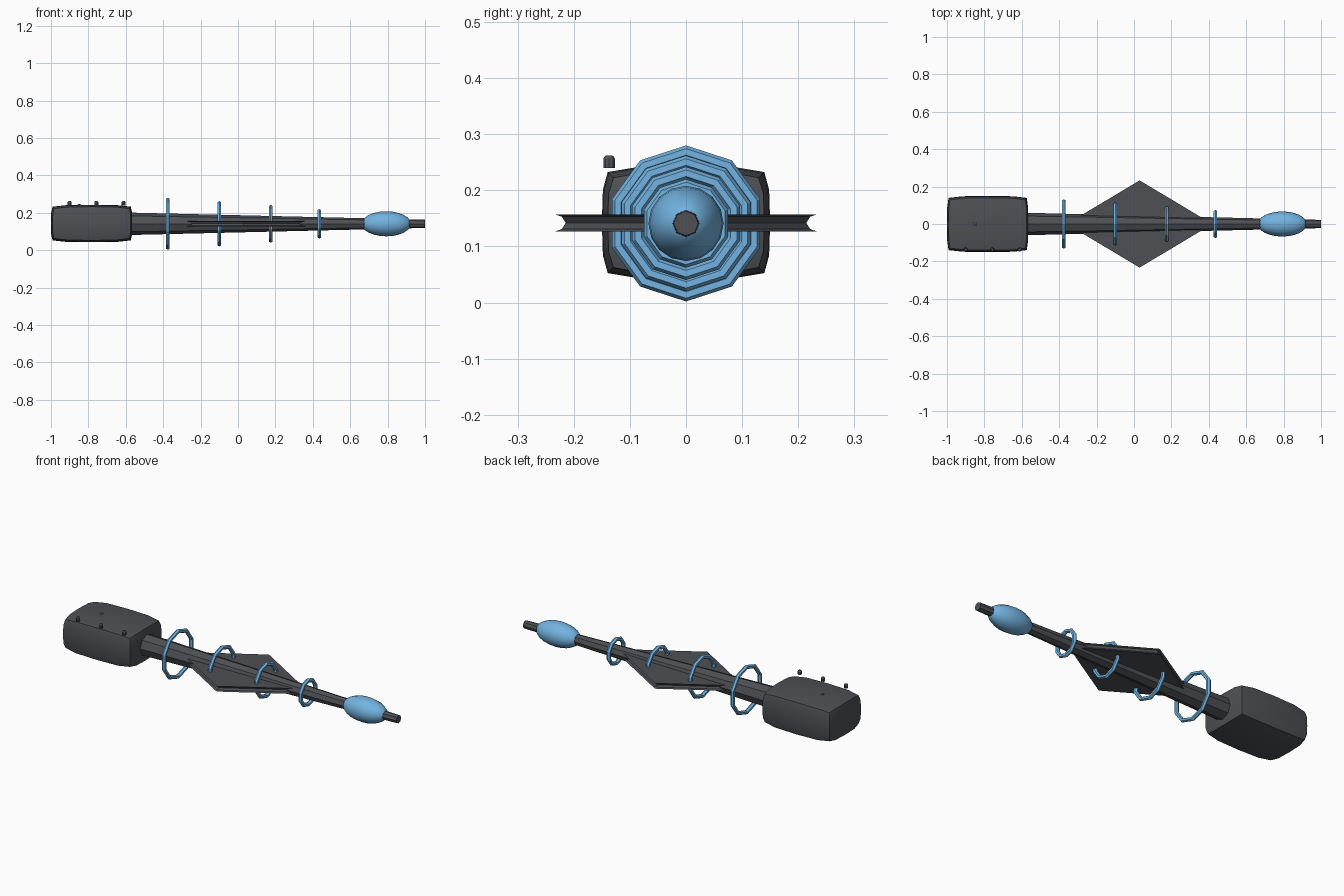
import bpy, bmesh, math
from mathutils import Matrix, Vector

if "Cube" in bpy.data.objects:
    bpy.data.objects.remove(bpy.data.objects["Cube"])

AXIS_Z = 0.141
ALONG_X = Matrix.Rotation(math.pi / 2, 4, 'Y')

blue = bpy.data.materials.new("blue")
blue.diffuse_color = (0.17, 0.45, 0.75, 1)
blue.use_nodes = True
blue.node_tree.nodes["Principled BSDF"].inputs["Base Color"].default_value = blue.diffuse_color
grey = bpy.data.materials.new("dark_grey")
grey.diffuse_color = (0.075, 0.08, 0.09, 1)
grey.use_nodes = True
grey.node_tree.nodes["Principled BSDF"].inputs["Base Color"].default_value = grey.diffuse_color


def finish(name, bm, mat, smooth=None):
    bmesh.ops.recalc_face_normals(bm, faces=bm.faces[:])
    mesh = bpy.data.meshes.new(name)
    bm.to_mesh(mesh)
    bm.free()
    mesh.materials.append(mat)
    ob = bpy.data.objects.new(name, mesh)
    bpy.context.collection.objects.link(ob)
    if smooth:
        bpy.ops.object.select_all(action='DESELECT')
        ob.select_set(True)
        bpy.context.view_layer.objects.active = ob
        bpy.ops.object.shade_smooth_by_angle(angle=math.radians(smooth))
    return ob


def lathe(name, profile, sides, mat, axis, origin, phase=0, smooth=None):
    """Capped solid of revolution; profile is (distance along axis, radius)."""
    bm = bmesh.new()
    rings = []
    for d, r in profile:
        ring = []
        for i in range(sides):
            a = 2 * math.pi * i / sides + phase
            c, s = r * math.cos(a), r * math.sin(a)
            p = Vector((d, s, c)) if axis == 'X' else Vector((c, s, d))
            ring.append(bm.verts.new(p + Vector(origin)))
        rings.append(ring)
    for a, b in zip(rings, rings[1:]):
        for i in range(sides):
            j = (i + 1) % sides
            bm.faces.new((a[i], a[j], b[j], b[i]))
    bm.faces.new(rings[0])
    bm.faces.new(rings[-1])
    return finish(name, bm, mat, smooth)


# Bulging box-shaped rear housing
bm = bmesh.new()
bmesh.ops.create_cube(bm, size=2)
bmesh.ops.subdivide_edges(bm, edges=bm.edges[:], cuts=3, use_grid_fill=True)
half, pinch = (0.2175, 0.15, 0.1), (0.05, 0.09, 0.13)
for v in bm.verts:
    u = [math.copysign(0.65, c) if 0.4 < abs(c) < 0.6 else c for c in v.co]
    v.co = [u[i] * half[i] * (1 - pinch[i] * (u[(i + 1) % 3] ** 4 + u[(i + 2) % 3] ** 4) / 1.3)
            for i in range(3)]
    v.co += Vector((-0.7825, 0, 0.1425))
finish("rear_housing", bm, grey, 30)

# Tapered barrel
lathe("barrel", [(-0.62, 0.061), (1.0, 0.022)], 8, grey, 'X', (0, 0, AXIS_Z))

# Coil rings that shrink toward the muzzle
for n, (x, outer) in enumerate([(-0.375, 0.139), (-0.1, 0.121), (0.175, 0.101), (0.435, 0.079)]):
    bm = bmesh.new()
    tube, seg, sub = 0.0115, 10, 6
    grid = []
    for i in range(seg):
        a = 2 * math.pi * i / seg
        row = []
        for j in range(sub):
            b = 2 * math.pi * j / sub
            r = outer - tube + tube * math.cos(b)
            row.append(bm.verts.new((x + tube * math.sin(b), r * math.sin(a), AXIS_Z + r * math.cos(a))))
        grid.append(row)
    for i in range(seg):
        for j in range(sub):
            k, l = (i + 1) % seg, (j + 1) % sub
            bm.faces.new((grid[i][j], grid[k][j], grid[k][l], grid[i][l]))
    finish(f"coil_ring_{n + 1}", bm, blue)

# Blue muzzle bulb
bm = bmesh.new()
bmesh.ops.create_uvsphere(bm, u_segments=16, v_segments=12, radius=1)
bm.transform(Matrix.Translation((0.793, 0, AXIS_Z)) @ Matrix.Diagonal((0.132, 0.067, 0.067, 1)) @ ALONG_X)
finish("muzzle_bulb", bm, blue, 40)

# Diamond fin plate with grooved rim
bm = bmesh.new()
layers = []
for dz, s in [(-0.015, 1), (-0.011, 0.95), (0, 0.92), (0.011, 0.95), (0.015, 1)]:
    layers.append([bm.verts.new((0.03 + x * s, y * s, AXIS_Z + 0.001 + dz))
                   for x, y in [(0.39, 0), (0, 0.233), (-0.39, 0), (0, -0.233)]])
for a, b in zip(layers, layers[1:]):
    for i in range(4):
        j = (i + 1) % 4
        bm.faces.new((a[i], a[j], b[j], b[i]))
bm.faces.new(layers[0])
bm.faces.new(layers[-1])
finish("diamond_fin", bm, grey)

# Small knobs along the front edge of the housing
for n, x in enumerate((-0.9, -0.757, -0.612)):
    lathe(f"knob_{n + 1}", [(0.240, 0.011), (0.256, 0.011), (0.260, 0.009), (0.262, 0.006)],
          10, grey, 'Z', (x, -0.137, 0), smooth=30)

# Tiny nub on top of the housing
lathe("top_nub", [(0.235, 0.012), (0.244, 0.009), (0.247, 0.004)], 8, grey, 'Z', (-0.85, 0, 0))
